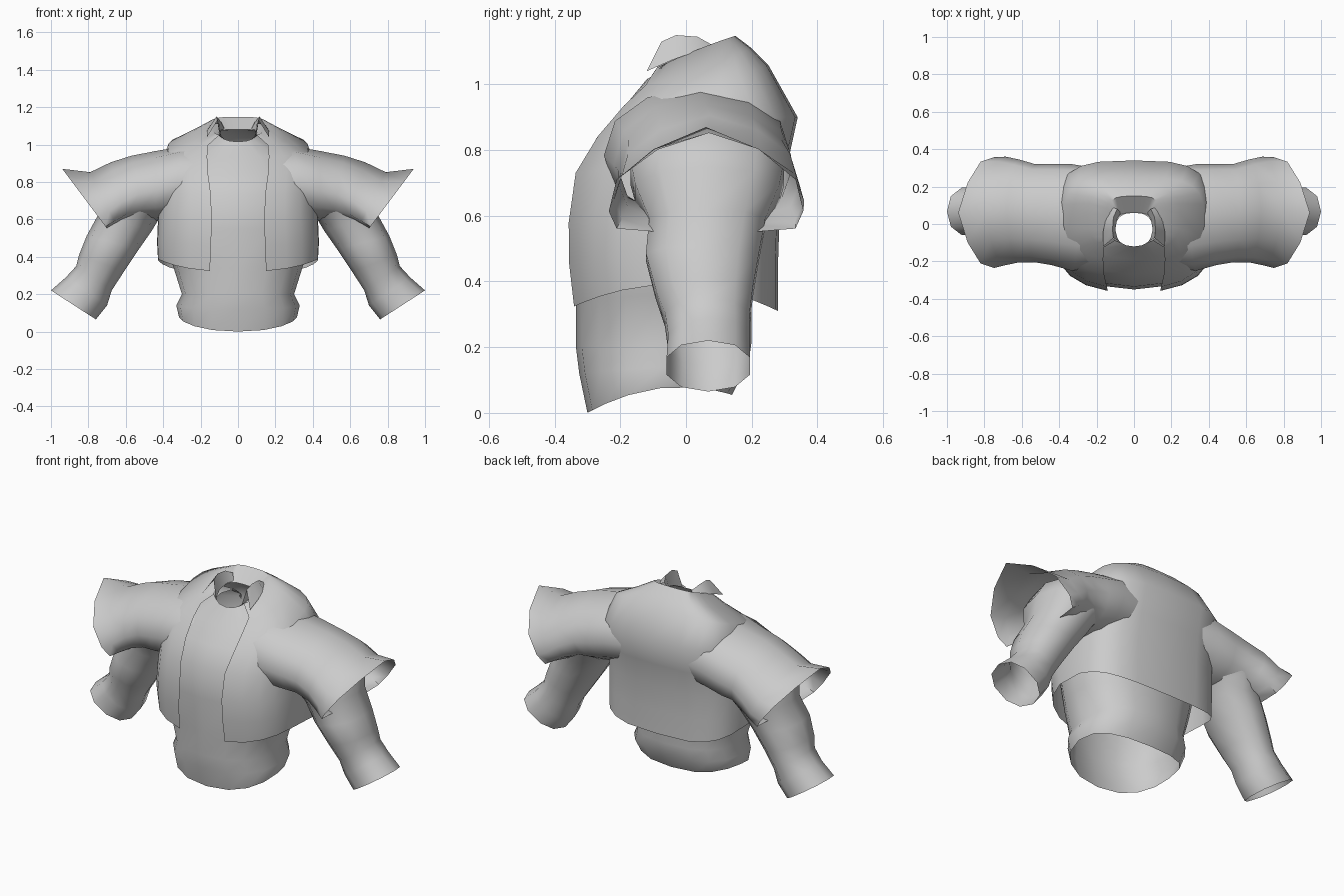
import bpy, bmesh, math
from mathutils import Vector

if "Cube" in bpy.data.objects:
    bpy.data.objects.remove(bpy.data.objects["Cube"])

cloth = bpy.data.materials.new("grey cloth")
cloth.diffuse_color = (0.6, 0.6, 0.6, 1)
cloth.use_nodes = True
cloth.node_tree.nodes["Principled BSDF"].inputs["Base Color"].default_value = cloth.diffuse_color


def power(v, n):
    return math.copysign(abs(v) ** (2 / n), v)


def body_ring(front, back, half, mid, sides, n=2.5, n_back=2.5, gap=None):
    """Sagging ring round the body; gap leaves an opening at the front."""
    pts = []
    start = 0 if gap is None else (gap / half) ** (n / 2)
    start = math.asin(min(start, 0.95))
    steps = sides if gap is None else sides + 1
    for i in range(steps):
        a = start + (2 * math.pi - 2 * start) * i / sides
        e = n_back if math.cos(a) < 0 else n
        c, s = -power(math.cos(a), e), power(math.sin(a), e)
        y = (front[0] + back[0]) / 2 + c * (back[0] - front[0]) / 2
        level = (front[1] + back[1]) / 2
        z = mid + c * (back[1] - front[1]) / 2 + c * c * (level - mid)
        pts.append(Vector((half * s, y, z)))
    return pts


# Half outline of a peaked sleeve opening: (height, width) from top to bottom
GABLE = [(1, 0), (.58, .54), (.0, .92), (-.6, 1), (-.93, .92), (-1, .45), (-.98, 0)]


def limb_ring(top, bottom, y0, y1, peak=0.0, sides=12, n=2.2):
    """Ring across a limb from a top (x, z) to a bottom (x, z); peak blends to the gable."""
    t, b = Vector((top[0], 0, top[1])), Vector((bottom[0], 0, bottom[1]))
    pts = []
    for i in range(sides):
        a = 2 * math.pi * i / sides
        c, s = power(math.cos(a), n), power(math.sin(a), n)
        if peak:
            gc, gs = GABLE[min(i, sides - i)]
            c += (gc - c) * peak
            s += (math.copysign(gs, s) - s) * peak
        p = (t + b) / 2 + (t - b) / 2 * c
        p.y = (y0 + y1) / 2 + s * (y1 - y0) / 2
        pts.append(p)
    return pts


def loft(name, rings, closed=True, flip=False, mirror=False):
    bm = bmesh.new()
    rows = [[bm.verts.new(p) for p in r] for r in rings]
    for lo, hi in zip(rows, rows[1:]):
        count = len(lo)
        for i in range(count if closed else count - 1):
            j = (i + 1) % count
            f = [lo[i], lo[j], hi[j], hi[i]]
            bm.faces.new(f[::-1] if flip else f)
    me = bpy.data.meshes.new(name)
    bm.to_mesh(me)
    bm.free()
    me.materials.append(cloth)
    ob = bpy.data.objects.new(name, me)
    bpy.context.collection.objects.link(ob)
    bpy.context.view_layer.objects.active = ob
    ob.select_set(True)
    bpy.ops.object.shade_smooth_by_angle(angle=math.radians(60))
    ob.select_set(False)
    if mirror:
        m = ob.modifiers.new("mirror", 'MIRROR')
        m.use_axis[0] = True
    return ob


# Undershirt: open waist up to the round neckline
shirt = [
    ((-.30, .00), (.14, .055), .315, .075),
    ((-.325, .12), (.19, .15), .33, .14),
    ((-.335, .20), (.20, .22), .30, .20),
    ((-.335, .34), (.20, .36), .35, .36),
    ((-.35, .55), (.22, .55), .39, .55),
    ((-.335, .73), (.26, .75), .38, .74),
    ((-.27, .84), (.30, .88), .36, .87),
    ((-.19, .93), (.22, 1.03), .28, .97),
    ((-.12, 1.015), (.06, 1.08), .10, 1.06),
]
loft("undershirt", [body_ring(*r, 16, 2.3) for r in shirt])

# Open jacket: hem, chest, sloping shoulders, raised collar folded inwards
jacket = [
    ((-.35, .32), (.28, .31), .43, .39, .15),
    ((-.365, .46), (.28, .45), .435, .48, .145),
    ((-.365, .58), (.285, .60), .43, .59, .14),
    ((-.345, .73), (.305, .74), .42, .75, .145),
    ((-.28, .84), (.34, .90), .415, .885, .16),
    ((-.20, .935), (.25, 1.06), .375, .98, .165),
    ((-.15, .99), (.20, 1.11), .25, 1.04, .16),
    ((-.11, 1.04), (.15, 1.148), .15, 1.10, .10),
    ((-.12, 1.02), (.06, 1.08), .10, 1.06, .07),
]
loft("jacket", [body_ring(*r[:4], 20, 2.5, 3.3, r[4]) for r in jacket], closed=False)

# Short flared sleeves, rooted inside the jacket and peaked at the opening
sleeve = [
    ((.14, 1.0), (.22, .62), -.22, .295, .1),
    ((.30, .99), (.36, .60), -.25, .32, .1),
    ((.44, .965), (.44, .59), -.22, .322, .2),
    ((.57, .94), (.50, .595), -.205, .32, .3),
    ((.68, .905), (.58, .585), -.205, .345, .5),
    ((.79, .852), (.65, .57), -.22, .36, .8),
    ((.94, .87), (.70, .55), -.235, .357, 1),
]
loft("flared_sleeve", [limb_ring(*r) for r in sleeve], flip=True, mirror=True)

# Long inner sleeves, filling the flare and ending in open cuffs
arm = [
    ((.56, .91), (.36, .64), -.17, .29),
    ((.67, .845), (.40, .62), -.18, .31),
    ((.73, .75), (.43, .59), -.165, .295),
    ((.75, .62), (.46, .54), -.12, .25),
    ((.81, .51), (.53, .44), -.13, .23),
    ((.85, .41), (.61, .32), -.10, .21),
    ((.865, .35), (.675, .22), -.07, .20),
    ((.92, .29), (.70, .14), -.06, .20),
    ((1.0, .22), (.76, .065), -.065, .20),
]
loft("inner_sleeve", [limb_ring(*r, sides=10) for r in arm], flip=True, mirror=True)

# Standing collar flaps beside the neck: outer slope, peak, inner side
loft("collar_flap", [
    [Vector(p) for p in ((.165, -.12, 1.04), (.165, -.04, 1.075), (.15, .03, 1.10), (.12, .09, 1.11))],
    [Vector(p) for p in ((.11, -.075, 1.13), (.115, -.03, 1.15), (.11, .035, 1.145), (.09, .08, 1.12))],
    [Vector(p) for p in ((.085, -.09, 1.03), (.10, -.03, 1.06), (.09, .03, 1.08), (.07, .06, 1.08))],
], closed=False, mirror=True)
